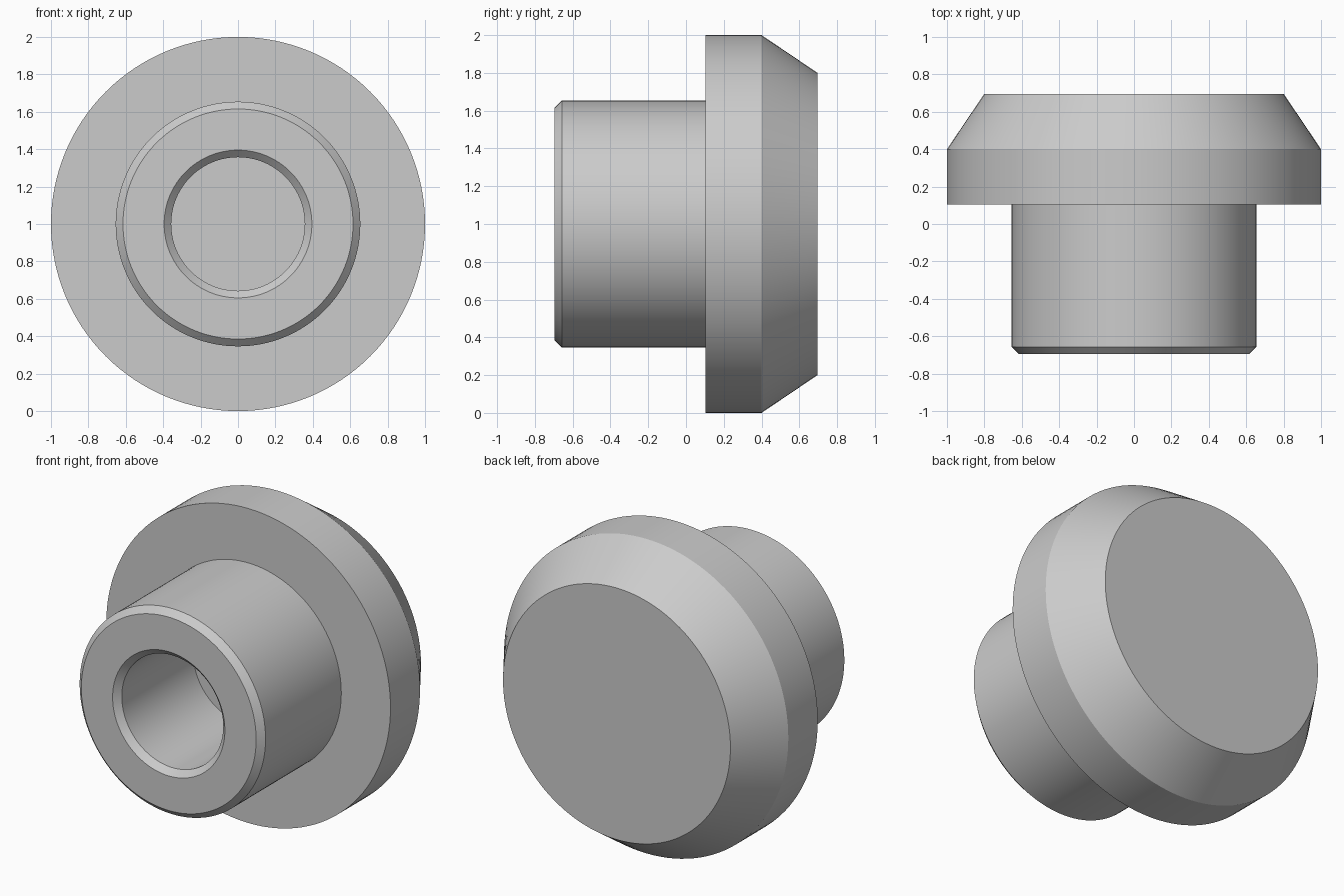
import bpy, bmesh, math
from mathutils import Matrix, Vector

if "Cube" in bpy.data.objects:
    bpy.data.objects.remove(bpy.data.objects["Cube"])

SEGMENTS = 128

steel = bpy.data.materials.new("plain grey")
steel.diffuse_color = (0.6, 0.6, 0.6, 1.0)
steel.use_nodes = True
steel.node_tree.nodes["Principled BSDF"].inputs["Base Color"].default_value = steel.diffuse_color

# Half section as (radius, y): blind bore, chamfered hub, flange, tapered back
profile = [
    (0.0, 0.06), (0.357, 0.06), (0.357, -0.658), (0.395, -0.696),
    (0.615, -0.696), (0.654, -0.657), (0.654, 0.104), (1.0, 0.104),
    (1.0, 0.4), (0.8, 0.696), (0.0, 0.696),
]

# Revolve the section around the horizontal y axis
bm = bmesh.new()
verts = [bm.verts.new((r, y, 0.0)) for r, y in profile]
edges = [bm.edges.new(pair) for pair in zip(verts, verts[1:])]
bmesh.ops.spin(bm, geom=verts + edges, cent=(0, 0, 0), axis=(0, 1, 0),
               angle=math.tau, steps=SEGMENTS, use_duplicate=False)
bmesh.ops.remove_doubles(bm, verts=bm.verts, dist=1e-4)
bmesh.ops.recalc_face_normals(bm, faces=bm.faces)
bmesh.ops.translate(bm, verts=bm.verts, vec=(0, 0, 1))

mesh = bpy.data.meshes.new("flanged_plug")
bm.to_mesh(mesh)
bm.free()
mesh.materials.append(steel)
plug = bpy.data.objects.new("flanged_plug", mesh)
bpy.context.collection.objects.link(plug)

# Smooth round walls with crisp section corners
bpy.context.view_layer.objects.active = plug
plug.select_set(True)
bpy.ops.object.shade_smooth_by_angle(angle=math.radians(30))
